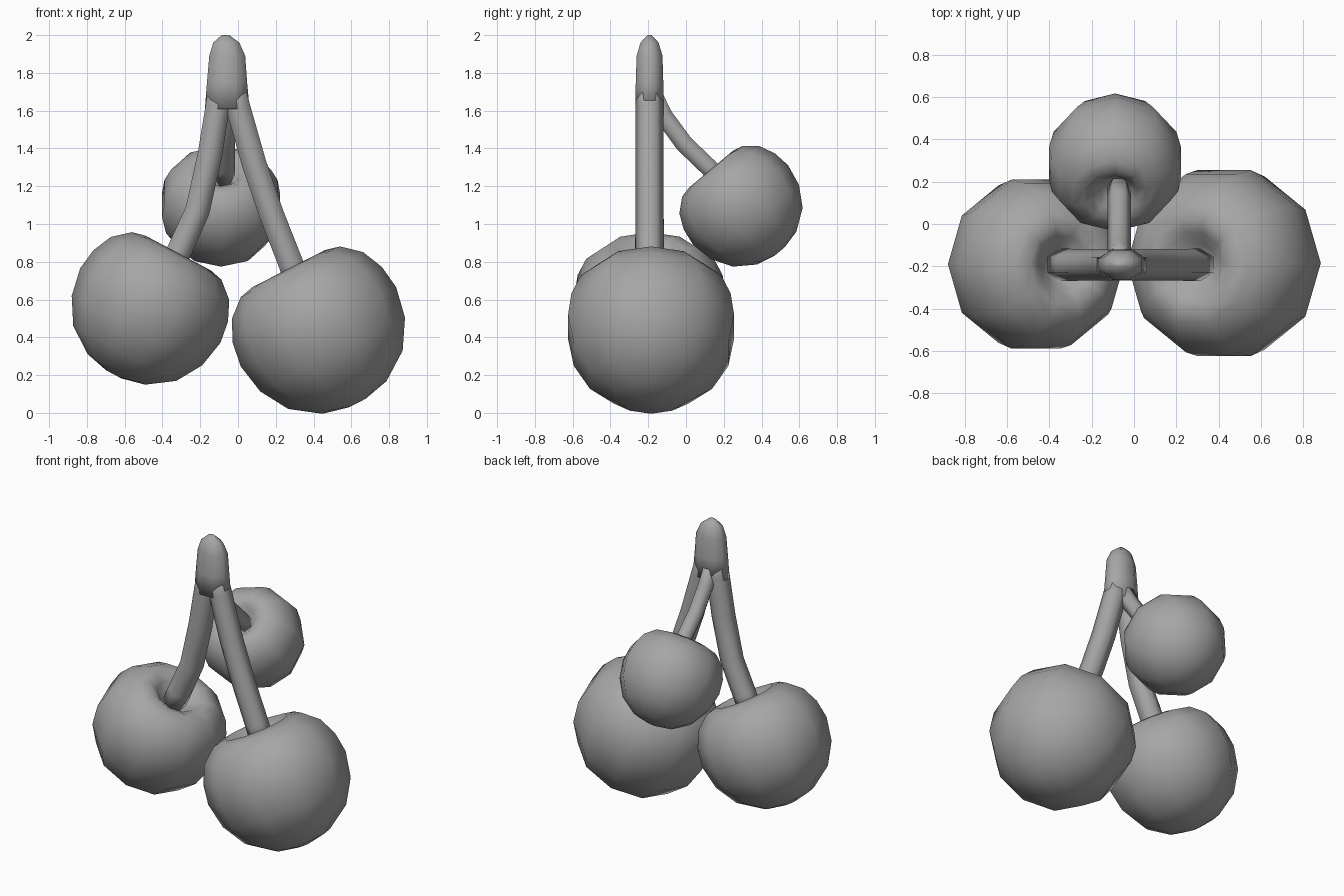
import bpy, bmesh, math
from mathutils import Vector, Matrix

if "Cube" in bpy.data.objects:
    bpy.data.objects.remove(bpy.data.objects["Cube"])

# Mid grey shared by every part
GREY = bpy.data.materials.new("mid_grey")
GREY.diffuse_color = (0.38, 0.38, 0.38, 1)
GREY.use_nodes = True
GREY.node_tree.nodes["Principled BSDF"].inputs["Base Color"].default_value = GREY.diffuse_color


def skin(name, rings):
    """Join equal-length rings of points into a smooth closed surface."""
    bm = bmesh.new()
    loops = [[bm.verts.new(p) for p in ring] for ring in rings]
    n = len(loops[0])
    for a, b in zip(loops, loops[1:]):
        for i in range(n):
            j = (i + 1) % n
            bm.faces.new((a[i], a[j], b[j], b[i]))
    bm.faces.new(loops[0])
    bm.faces.new(loops[-1])
    bmesh.ops.recalc_face_normals(bm, faces=bm.faces)
    for f in bm.faces:
        f.smooth = True
    me = bpy.data.meshes.new(name)
    bm.to_mesh(me)
    bm.free()
    me.materials.append(GREY)
    ob = bpy.data.objects.new(name, me)
    bpy.context.collection.objects.link(ob)
    return ob


# Fruit profile (radius, height along axis): dimpled top to round bottom
PROFILE = [(0.04, 0.24), (0.09, 0.27), (0.15, 0.33), (0.215, 0.366),
           (0.295, 0.347), (0.39, 0.265), (0.443, 0.15), (0.462, 0.02),
           (0.43, -0.145), (0.34, -0.295), (0.19, -0.4), (0.05, -0.433)]


def cherry(name, center, scale, axis, phase=0.0, sides=10):
    rot = Vector((0, 0, 1)).rotation_difference(Vector(axis)).to_matrix().to_4x4()
    mat = Matrix.Translation(center) @ rot @ Matrix.Scale(scale, 4)
    rings = []
    for r, z in PROFILE:
        rings.append([mat @ Vector((r * math.cos(t), r * math.sin(t), z))
                      for t in (phase + i * math.tau / sides for i in range(sides))])
    return skin(name, rings)


def stem(name, path, side, sides=6):
    """Tube along (x, y, z, radius) points lying in a plane normal to side."""
    pts = [Vector(p[:3]) for p in path]
    side = Vector(side)
    rings = []
    for k, p in enumerate(pts):
        tan = (pts[min(k + 1, len(pts) - 1)] - pts[max(k - 1, 0)]).normalized()
        out = tan.cross(side).normalized()
        r = path[k][3]
        rings.append([p + r * (math.cos(t) * out + math.sin(t) * side)
                      for t in ((i + 0.5) * math.tau / sides for i in range(sides))])
    return skin(name, rings)


def lean(deg):
    return math.sin(math.radians(deg)), math.cos(math.radians(deg))


# Three cherries, each tilted toward its stem
s, c = lean(28)
cherry("left_cherry", (-0.473, -0.19, 0.552), 0.91, (s, 0, c))
s, c = lean(27)
cherry("right_cherry", (0.435, -0.185, 0.438), 1.0, (-s, 0, c), math.pi)
s, c = lean(40)
cherry("back_cherry", (-0.09, 0.298, 1.09), 0.71, (0, -s, c), math.pi / 2)

# Front pair of stems
Y = -0.193
stem("left_stem", [(-0.09, Y, 1.75, 0.068), (-0.108, Y, 1.62, 0.074),
                   (-0.15, Y, 1.36, 0.075), (-0.215, Y, 1.07, 0.075),
                   (-0.31, Y, 0.86, 0.076), (-0.35, Y, 0.77, 0.076)], (0, 1, 0))
stem("right_stem", [(-0.03, Y, 1.75, 0.068), (0.0, Y, 1.62, 0.074),
                    (0.085, Y, 1.32, 0.075), (0.178, Y, 1.05, 0.075),
                    (0.28, Y, 0.79, 0.076), (0.315, Y, 0.69, 0.076)], (0, 1, 0))

# Rounded crown fusing the two stems: (centre x, z, half width, half depth)
rings = []
for x, z, w, d in [(-0.057, 1.61, 0.128, 0.08), (-0.058, 1.75, 0.115, 0.079),
                   (-0.057, 1.89, 0.103, 0.074), (-0.062, 1.96, 0.075, 0.052),
                   (-0.066, 2.0, 0.022, 0.012)]:
    rings.append([(x + w * math.cos(t), Y + d * math.sin(t), z)
                  for t in ((i + 0.5) * math.tau / 8 for i in range(8))])
skin("stem_crown", rings)

# Thinner side stem branching toward the back cherry
X = -0.07
stem("back_stem", [(X, -0.18, 1.72, 0.045), (X, -0.12, 1.575, 0.055),
                   (X, -0.01, 1.425, 0.055), (X, 0.12, 1.3, 0.055),
                   (X, 0.18, 1.235, 0.055)], (1, 0, 0))
